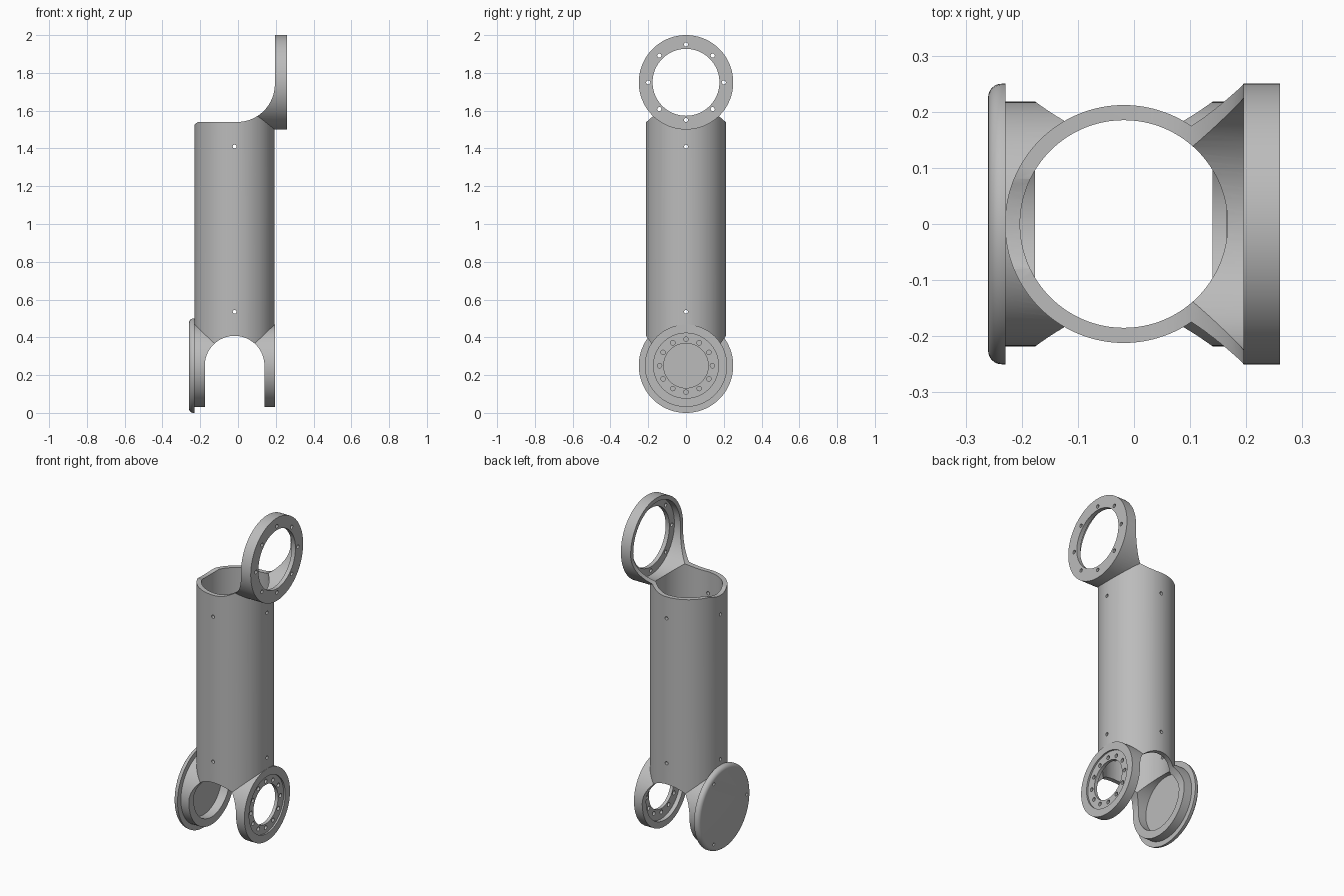
import bpy, bmesh, math
from mathutils import Matrix, Vector

if "Cube" in bpy.data.objects:
    bpy.data.objects.remove(bpy.data.objects["Cube"])

grey = bpy.data.materials.new("plain grey")
grey.use_nodes = True
color = (0.5, 0.5, 0.5, 1)
grey.diffuse_color = color
grey.node_tree.nodes["Principled BSDF"].inputs["Base Color"].default_value = color

TUBE_X = -0.018
TOP_Z, LEG_Z = 1.75, 0.25


def add_cylinder(bm, start, end, radius, segments=96):
    start, end = Vector(start), Vector(end)
    axis = end - start
    turn = axis.to_track_quat('Z', 'Y').to_matrix().to_4x4()
    bmesh.ops.create_cone(bm, cap_ends=True, segments=segments, radius1=radius,
                          radius2=radius, depth=axis.length,
                          matrix=Matrix.Translation((start + end) / 2) @ turn)


def to_object(name, bm):
    bmesh.ops.recalc_face_normals(bm, faces=bm.faces)
    mesh = bpy.data.meshes.new(name)
    bm.to_mesh(mesh)
    bm.free()
    mesh.materials.append(grey)
    obj = bpy.data.objects.new(name, mesh)
    bpy.context.collection.objects.link(obj)
    return obj


def cylinder(name, start, end, radius, segments=96):
    bm = bmesh.new()
    add_cylinder(bm, start, end, radius, segments)
    return to_object(name, bm)


def x_cylinder(name, x0, x1, z, radius):
    return cylinder(name, (x0, 0, z), (x1, 0, z), radius)


def y_prism(name, outline):
    """Extrude an x-z outline right across the model."""
    bm = bmesh.new()
    face = bm.faces.new([bm.verts.new((x, -0.5, z)) for x, z in outline])
    new = bmesh.ops.extrude_face_region(bm, geom=[face])["geom"]
    bmesh.ops.translate(bm, vec=(0, 1, 0),
                        verts=[v for v in new if isinstance(v, bmesh.types.BMVert)])
    return to_object(name, bm)


def combine(target, tool, operation):
    tool.hide_render = True
    mod = target.modifiers.new("combine", 'BOOLEAN')
    mod.operation, mod.solver, mod.object = operation, 'EXACT', tool
    bpy.context.view_layer.objects.active = target
    bpy.ops.object.modifier_apply(modifier=mod.name)
    bpy.data.objects.remove(tool)


def arc(cx, cz, radius, a0, a1, steps):
    angles = [math.radians(a0 + (a1 - a0) * i / steps) for i in range(steps + 1)]
    return [(cx + radius * math.cos(a), cz + radius * math.sin(a)) for a in angles]


def bolt_circle(bm, count, circle, z, x0, x1, radius, offset=0.0):
    for i in range(count):
        a = math.tau * i / count + offset
        y, h = circle * math.cos(a), z + circle * math.sin(a)
        add_cylinder(bm, (x0, y, h), (x1, y, h), radius, 16)


# Tube, lower fork barrel and upper ring barrel joined as one body
body = cylinder("arm_body", (TUBE_X, 0, LEG_Z), (TUBE_X, 0, 1.72), 0.212, 128)
combine(body, x_cylinder("leg_barrel", -0.231, 0.195, LEG_Z, 0.218), 'UNION')
combine(body, x_cylinder("ring_barrel", TUBE_X, 0.26, TOP_Z, 0.25), 'UNION')

# Main bore of the tube
combine(body, cylinder("bore", (TUBE_X, 0, LEG_Z + 0.01), (TUBE_X, 0, 1.9), 0.185, 128),
        'DIFFERENCE')

# Curved sweep from the tube rim up to the ring
sweep = arc(-0.005, 1.74, 0.2, 270, 360, 24)
sweep += [(0.195, 2.2), (-0.5, 2.2), (-0.5, 1.54)]
combine(body, y_prism("sweep_cut", sweep), 'DIFFERENCE')

# Arch between the two fork legs
arch = arc(TUBE_X, LEG_Z, 0.158, 0, 180, 40)
arch += [(TUBE_X - 0.158, -0.2), (TUBE_X + 0.158, -0.2)]
combine(body, y_prism("arch_cut", arch), 'DIFFERENCE')

# Ring recess and opening, then leg recesses and openings
for name, x0, x1, z, radius in (
        ("ring_recess", -0.5, 0.235, TOP_Z, 0.225),
        ("ring_opening", 0.1, 0.4, TOP_Z, 0.177),
        ("left_opening", -0.3, -0.1, LEG_Z, 0.172),
        ("right_outer_recess", 0.185, 0.3, LEG_Z, 0.172),
        ("right_inner_recess", 0.05, 0.165, LEG_Z, 0.18),
        ("right_opening", 0.05, 0.3, LEG_Z, 0.118)):
    combine(body, x_cylinder(name, x0, x1, z, radius), 'DIFFERENCE')

# Bolt holes in the ring, the open leg and around the tube
bm = bmesh.new()
bolt_circle(bm, 8, 0.2, TOP_Z, 0.2, 0.3, 0.011)
bolt_circle(bm, 12, 0.14, LEG_Z, 0.1, 0.3, 0.012)
for z in (0.535, 1.41):
    for dx, dy in ((1, 0), (-1, 0), (0, 1), (0, -1)):
        add_cylinder(bm, (TUBE_X + dx * 0.15, dy * 0.15, z),
                     (TUBE_X + dx * 0.25, dy * 0.25, z), 0.01, 16)
combine(body, to_object("bolt_holes", bm), 'DIFFERENCE')

# Round cover with a rounded outer rim on the closed leg
bm = bmesh.new()
add_cylinder(bm, (-0.26, 0, LEG_Z), (-0.229, 0, LEG_Z), 0.25)
rim = [e for e in bm.edges if all(v.co.x < -0.25 for v in e.verts)]
bmesh.ops.bevel(bm, geom=rim, offset=0.024, segments=6, profile=0.5, affect='EDGES')
cover = to_object("leg_cover", bm)
bm = bmesh.new()
bolt_circle(bm, 3, 0.21, LEG_Z, -0.3, -0.24, 0.009, math.pi)
combine(cover, to_object("cover_holes", bm), 'DIFFERENCE')

# Smooth curved faces, crisp edges
for obj in (body, cover):
    bpy.ops.object.select_all(action='DESELECT')
    obj.select_set(True)
    bpy.context.view_layer.objects.active = obj
    bpy.ops.object.shade_smooth_by_angle(angle=math.radians(30))
